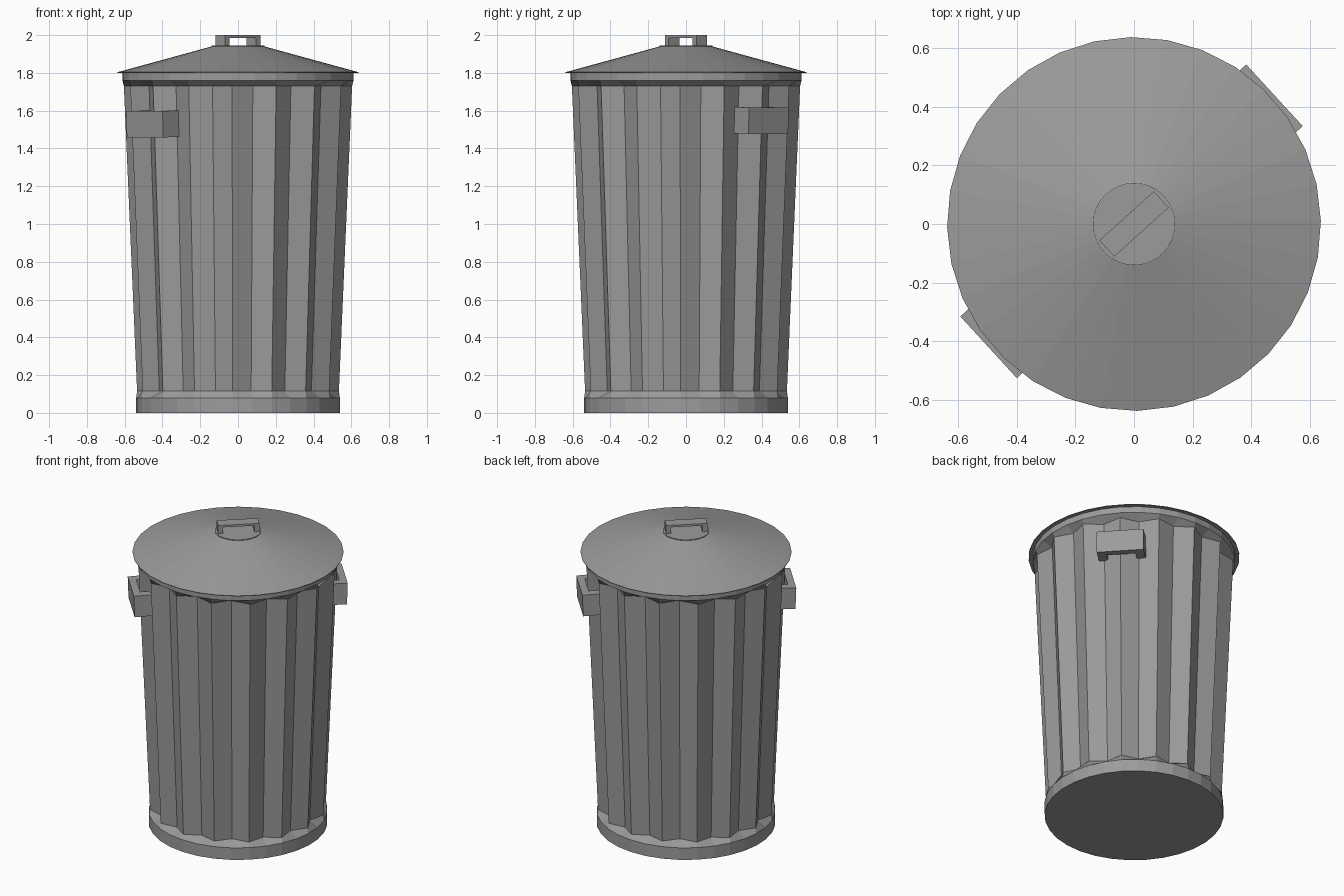
import bpy, bmesh
from math import sin, cos, radians, pi
from mathutils import Matrix

if "Cube" in bpy.data.objects:
    bpy.data.objects.remove(bpy.data.objects["Cube"])

SIDES = 32
metal = bpy.data.materials.new("dark_grey_metal")
metal.diffuse_color = (0.33, 0.33, 0.33, 1)
metal.use_nodes = True
metal.node_tree.nodes["Principled BSDF"].inputs["Base Color"].default_value = metal.diffuse_color


def make_object(name, bm):
    bmesh.ops.recalc_face_normals(bm, faces=bm.faces)
    mesh = bpy.data.meshes.new(name)
    bm.to_mesh(mesh)
    bm.free()
    mesh.materials.append(metal)
    obj = bpy.data.objects.new(name, mesh)
    bpy.context.collection.objects.link(obj)
    return obj


def lathe(name, rings, turn):
    """Each ring is (ridge radius, valley radius, z); ends are capped."""
    bm = bmesh.new()
    loops = []
    for ridge, valley, z in rings:
        loop = []
        for i in range(SIDES):
            a = radians(turn) + 2 * pi * i / SIDES
            r = valley if i % 2 else ridge
            loop.append(bm.verts.new((r * cos(a), r * sin(a), z)))
        loops.append(loop)
    for low, high in zip(loops, loops[1:]):
        for i in range(SIDES):
            j = (i + 1) % SIDES
            bm.faces.new((low[i], low[j], high[j], high[i]))
    bm.faces.new(loops[0])
    bm.faces.new(loops[-1])
    return make_object(name, bm)


def bracket(name, length, depth, width, bar, post, matrix):
    """U bracket: profile in local XZ (bar at the top), extruded along Y."""
    h, i = length / 2, length / 2 - post
    profile = [(-h, 0), (-h, depth), (h, depth), (h, 0),
               (i, 0), (i, depth - bar), (-i, depth - bar), (-i, 0)]
    bm = bmesh.new()
    face = bm.faces.new([bm.verts.new((x, -width / 2, z)) for x, z in profile])
    out = bmesh.ops.extrude_face_region(bm, geom=[face])
    moved = [v for v in out["geom"] if isinstance(v, bmesh.types.BMVert)]
    bmesh.ops.translate(bm, vec=(0, width, 0), verts=moved)
    bm.transform(matrix)
    return make_object(name, bm)


# Fluted can with plain bands at the foot and the rim
lathe("can_body", [(0.54, 0.54, 0), (0.54, 0.54, 0.08), (0.535, 0.485, 0.115),
                   (0.605, 0.548, 1.73), (0.612, 0.612, 1.76),
                   (0.612, 0.612, 1.803)], -3)

# Shallow conical lid with a flat centre
lathe("lid", [(0.637, 0.637, 1.80), (0.637, 0.637, 1.804),
              (0.14, 0.14, 1.94), (0.14, 0.14, 1.945)], 1)

# Lid grip
bracket("lid_handle", 0.25, 0.06, 0.075, 0.014, 0.03,
        Matrix.Translation((0, 0, 1.94)) @ Matrix.Rotation(radians(42), 4, 'Z'))

# Side handles, leaning with the wall: name, heading, sideways shift, height
for name, angle, shift, z in (("right_handle", 42.5, 0, 1.55),
                              ("left_handle", 222.5, -0.025, 1.532)):
    place = (Matrix.Rotation(radians(angle), 4, 'Z')
             @ Matrix.Translation((0.53, shift, z))
             @ Matrix.Rotation(radians(92), 4, 'Y')
             @ Matrix.Rotation(radians(90), 4, 'Z'))
    bracket(name, 0.285, 0.117, 0.14, 0.045, 0.055, place)
